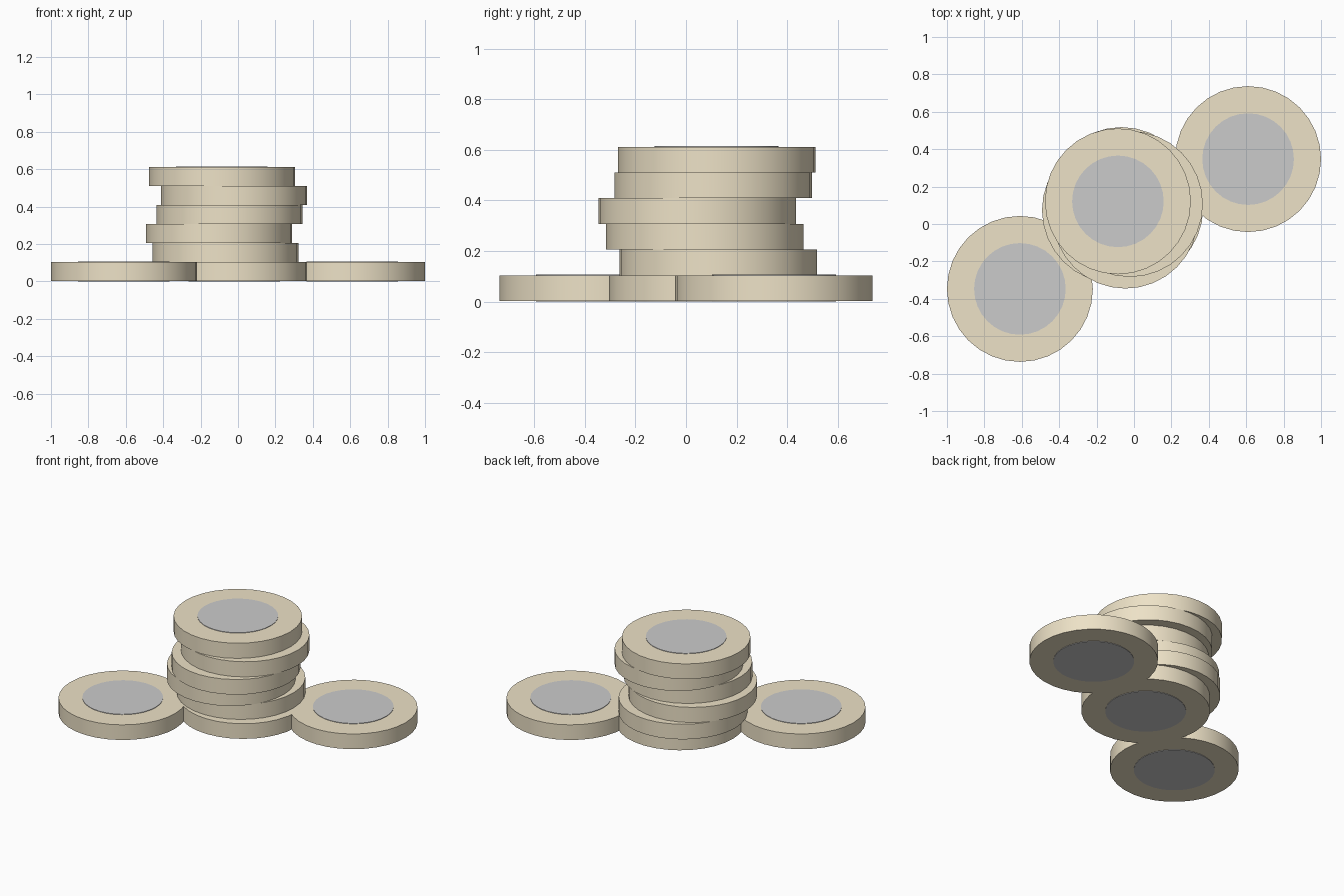
import bpy, math

if "Cube" in bpy.data.objects:
    bpy.data.objects.remove(bpy.data.objects["Cube"])

R, CORE_R = 0.39, 0.245      # coin rim and inner core radii
T, LIP = 0.1015, 0.003       # coin thickness, how far the core stands proud
SIDES = 32

gold = bpy.data.materials.new("rim_gold")
gold.diffuse_color = (0.85, 0.76, 0.57, 1)
gold.use_nodes = True
gold.node_tree.nodes["Principled BSDF"].inputs["Base Color"].default_value = gold.diffuse_color


def disc(name, radius, height, x, y, z, mat=None):
    bpy.ops.mesh.primitive_cylinder_add(vertices=SIDES, radius=radius, depth=height,
                                        location=(x, y, z))
    ob = bpy.context.object
    ob.name = name
    if mat:
        ob.data.materials.append(mat)
    bpy.ops.object.shade_smooth_by_angle(angle=math.radians(30))


def coin(name, x, y, level=0):
    z = LIP + T * (level + 0.5)
    disc(name + "_rim", R, T, x, y, z, gold)
    disc(name + "_core", CORE_R, T + 2 * LIP, x, y, z)


# loose coins on either side
coin("left_coin", -0.61, -0.347)
coin("right_coin", 0.61, 0.347)

# untidy stack, bottom to top
stack = [(-0.02, 0.086), (-0.067, 0.128), (-0.102, 0.074),
         (-0.046, 0.045), (-0.022, 0.107), (-0.086, 0.121)]
for i, (x, y) in enumerate(stack):
    coin(f"stack_coin_{i + 1}", x, y, i)
